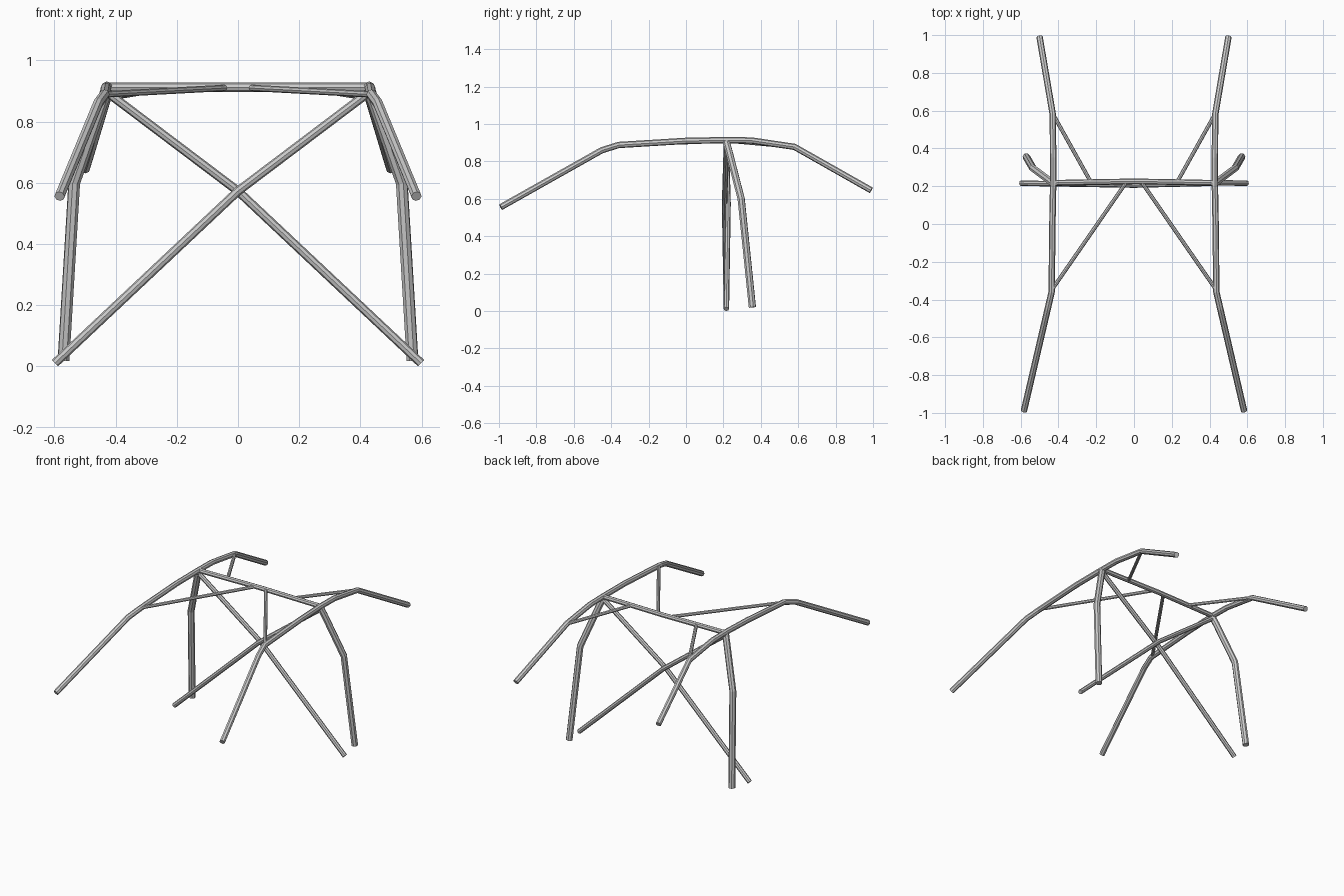
import bpy

if "Cube" in bpy.data.objects:
    bpy.data.objects.remove(bpy.data.objects["Cube"])


def tube(name, points, radius):
    """Faceted capped tube along a polyline."""
    cu = bpy.data.curves.new(name, 'CURVE')
    cu.dimensions = '3D'
    cu.bevel_depth = radius
    cu.bevel_resolution = 2
    cu.use_fill_caps = True
    sp = cu.splines.new('POLY')
    sp.points.add(len(points) - 1)
    for p, co in zip(sp.points, points):
        p.co = (*co, 1)
    sp.use_smooth = False
    ob = bpy.data.objects.new(name, cu)
    bpy.context.collection.objects.link(ob)
    return ob


def pair(name, points, radius):
    for side, s in (("right", 1), ("left", -1)):
        tube(f"{name}_{side}", [(s * x, y, z) for x, y, z in points], radius)


# Long roof rails, front pillar to rear stay
pair("roof_rail", [(0.583, -0.99, 0.556), (0.457, -0.45, 0.86),
                   (0.436, -0.36, 0.888), (0.432, 0.0, 0.91),
                   (0.428, 0.21, 0.914), (0.428, 0.35, 0.912),
                   (0.43, 0.58, 0.878), (0.5, 0.99, 0.646)], 0.017)

# Main hoop legs
pair("hoop_leg", [(0.57, 0.355, 0.02), (0.535, 0.295, 0.6),
                  (0.445, 0.228, 0.86), (0.428, 0.215, 0.905)], 0.02)

# Hoop cross bar
tube("cross_bar", [(-0.43, 0.218, 0.912), (0, 0.226, 0.912), (0.43, 0.218, 0.912)], 0.015)

# Crossed diagonals behind the seats, slightly bowed apart
for name, s, y in (("diagonal_front", 1, 0.206), ("diagonal_rear", -1, 0.225)):
    tube(name, [(-s * 0.598, 0.216, 0.011), (0, y, 0.573),
                (s * 0.428, 0.216, 0.896)], 0.0145)

# Roof braces from rails to the cross bar
pair("front_roof_brace", [(0.436, -0.35, 0.889), (0.045, 0.215, 0.91)], 0.0105)
pair("rear_roof_brace", [(0.428, 0.58, 0.878), (0.23, 0.225, 0.91)], 0.0105)
